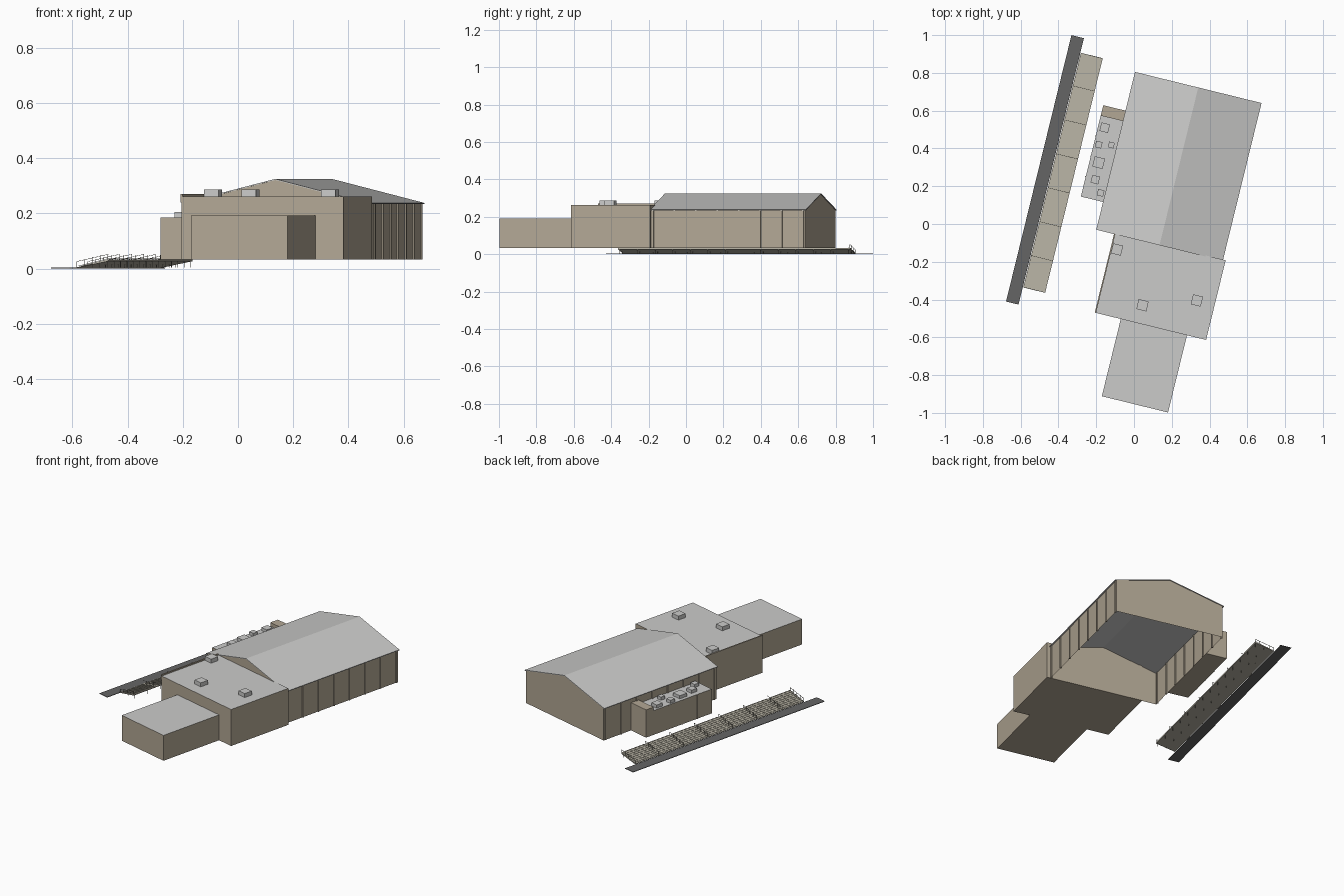
import bpy, bmesh
from math import radians
from mathutils import Matrix, Vector

if "Cube" in bpy.data.objects:
    bpy.data.objects.remove(bpy.data.objects["Cube"], do_unlink=True)

# The whole site is turned on plan
SITE = Matrix.Rotation(radians(-13.8), 4, 'Z')
BASE = 0.0325


def material(name, r, g, b):
    m = bpy.data.materials.new(name)
    m.use_nodes = True
    m.diffuse_color = (r, g, b, 1)
    m.node_tree.nodes["Principled BSDF"].inputs["Base Color"].default_value = (r, g, b, 1)
    return m


TAN = material("tan_cladding", 0.45, 0.39, 0.30)
GREY = material("roof_grey", 0.60, 0.60, 0.59)
ROAD = material("dark_asphalt", 0.13, 0.13, 0.13)
STONE = material("pale_concrete", 0.50, 0.47, 0.39)
METAL = material("rail_metal", 0.20, 0.19, 0.16)


def finish(bm, name, *mats):
    bm.transform(SITE)
    me = bpy.data.meshes.new(name)
    bm.to_mesh(me)
    bm.free()
    for m in mats:
        me.materials.append(m)
    ob = bpy.data.objects.new(name, me)
    bpy.context.collection.objects.link(ob)
    return ob


def add_box(bm, x0, x1, y0, y1, z0, z1):
    size = Vector((x1 - x0, y1 - y0, z1 - z0))
    mid = Vector((x0 + x1, y0 + y1, z0 + z1)) / 2
    mat = Matrix.Translation(mid) @ Matrix.Diagonal((*size, 1))
    bmesh.ops.create_cube(bm, size=1, matrix=mat)


def box(name, mat, *bounds, top=None):
    bm = bmesh.new()
    add_box(bm, *bounds)
    if top:
        for f in bm.faces:
            f.normal_update()
            f.material_index = int(f.normal.z > 0.5)
    return finish(bm, name, mat, *([top] if top else []))


def prism(name, mat, profile, y0, y1):
    """Closed x-z profile extruded along y."""
    bm = bmesh.new()
    face = bm.faces.new([bm.verts.new((x, y0, z)) for x, z in profile])
    out = bmesh.ops.extrude_face_region(bm, geom=[face])
    verts = [v for v in out["geom"] if isinstance(v, bmesh.types.BMVert)]
    bmesh.ops.translate(bm, verts=verts, vec=(0, y1 - y0, 0))
    bmesh.ops.recalc_face_normals(bm, faces=bm.faces)
    return bm if name is None else finish(bm, name, mat)


# Main hall: wall shell open at top and bottom
LEFT, RIGHT, SOUTH, NORTH = -0.178, 0.494, -0.075, 0.779
MID, EAVE, RIDGE = 0.158, 0.236, 0.321
walls = prism(None, TAN, [(LEFT, BASE), (RIGHT, BASE), (RIGHT, EAVE),
                          (MID, RIDGE), (LEFT, EAVE)], SOUTH, NORTH)
open_faces = [f for f in walls.faces if abs(f.normal.z) > 0.5]
bmesh.ops.delete(walls, geom=open_faces, context='FACES')
finish(walls, "hall_walls", TAN)

# Thin pitched roof with small eaves
prism("hall_roof", GREY, [(-0.187, 0.234), (MID, RIDGE), (0.503, 0.234),
                          (0.503, 0.238), (MID, 0.325), (-0.187, 0.238)],
      -0.077, 0.783)

# Wall ribs along both long sides
ribs = bmesh.new()
for i in range(8):
    y = -0.06 + i * 0.118
    for x in (LEFT, RIGHT):
        add_box(ribs, x - 0.005, x + 0.005, y - 0.004, y + 0.004, BASE, EAVE - 0.002)
finish(ribs, "hall_wall_ribs", TAN)

# Flat-roofed blocks
box("front_annex", TAN, -0.086, 0.517, -0.505, -0.071, BASE, 0.262, top=GREY)
box("low_front_block", TAN, 0.052, 0.413, -0.926, -0.504, BASE, 0.192, top=GREY)
box("side_annex", TAN, -0.308, LEFT, 0.074, 0.516, BASE, 0.185, top=GREY)
box("side_annex_tower", TAN, -0.308, LEFT, 0.515, 0.572, BASE, 0.207)
box("annex_parapet", TAN, -0.090, -0.083, -0.505, -0.075, 0.240, 0.270)

# Ribs on the side annex
ribs = bmesh.new()
for i in range(1, 4):
    y = 0.074 + i * 0.11
    add_box(ribs, -0.311, -0.306, y - 0.003, y + 0.003, BASE, 0.183)
finish(ribs, "side_annex_ribs", TAN)


# Rooftop equipment, placed by plan position
def units(name, spots, z0, z1):
    bm = bmesh.new()
    for x, y, s in spots:
        p = SITE.inverted() @ Vector((x, y, 0))
        add_box(bm, p.x - s / 2, p.x + s / 2, p.y - s / 2, p.y + s / 2, z0, z1)
    finish(bm, name, GREY)


units("front_roof_units", [(-0.09, -0.135, 0.054), (0.045, -0.43, 0.054),
                           (0.333, -0.405, 0.054)], 0.261, 0.287)
units("side_roof_units", [(-0.155, 0.51, 0.046), (-0.187, 0.42, 0.034),
                          (-0.12, 0.418, 0.03), (-0.187, 0.325, 0.056),
                          (-0.205, 0.235, 0.042), (-0.177, 0.165, 0.034)], 0.184, 0.205)

# Road beside the stand
box("road", ROAD, -0.560, -0.492, -0.560, 0.892, 0.0, 0.003)

# Stepped stand rising towards the building
ROWS, X0, Y0, Y1, LOW = 8, -0.489, -0.466, 0.813, 0.006
TREAD = 0.119 / ROWS
RISE = (BASE - LOW) / (ROWS - 1)
profile = []
for i in range(ROWS):
    profile += [(X0 + i * TREAD, LOW + i * RISE), (X0 + (i + 1) * TREAD, LOW + i * RISE)]
profile += [(X0 + ROWS * TREAD, BASE - 0.006), (X0, 0.002)]
prism("stand_steps", STONE, profile, Y0, Y1)

# Bench slats split by the aisles
AISLES = [-0.292 + i * 0.185 for i in range(6)]
starts = [Y0] + [a + 0.008 for a in AISLES]
ends = [a - 0.008 for a in AISLES] + [Y1]
bench = bmesh.new()
for i in range(ROWS):
    x, z = X0 + (i + 0.55) * TREAD, LOW + i * RISE
    for a, b in zip(starts, ends):
        add_box(bench, x, x + 0.005, a, b, z + 0.003, z + 0.0045)
        for y in (a + 0.01, (a + b) / 2, b - 0.01):
            add_box(bench, x + 0.0015, x + 0.0035, y - 0.001, y + 0.001, z - 0.001, z + 0.003)
finish(bench, "stand_benches", STONE)

# Sloping handrails with posts at the ends and aisles
rails = bmesh.new()
XT = X0 + 0.119
for y in [Y0 + 0.002, *AISLES, Y1 - 0.002]:
    for i in range(0, ROWS + 1, 2):
        x, z = X0 + i * TREAD * 0.98, LOW + min(i, ROWS - 1) * RISE
        add_box(rails, x, x + 0.0015, y - 0.001, y + 0.001, z - 0.006, z + 0.02)
    start = len(rails.verts)
    add_box(rails, X0, XT, y - 0.001, y + 0.001, LOW + 0.0185, LOW + 0.02)
    rails.verts.ensure_lookup_table()
    for v in rails.verts[start:]:
        v.co.z += (v.co.x - X0) / 0.119 * (BASE - LOW)
finish(rails, "stand_handrails", METAL)

# Slim legs under the upper rows
legs = bmesh.new()
for i in range(14):
    y = Y0 + 0.01 + i * (Y1 - Y0 - 0.02) / 13
    for x, top in ((XT - 0.004, 0.028), (XT - 0.06, 0.016)):
        add_box(legs, x - 0.001, x + 0.001, y - 0.001, y + 0.001, 0.003, top)
finish(legs, "stand_legs", METAL)
